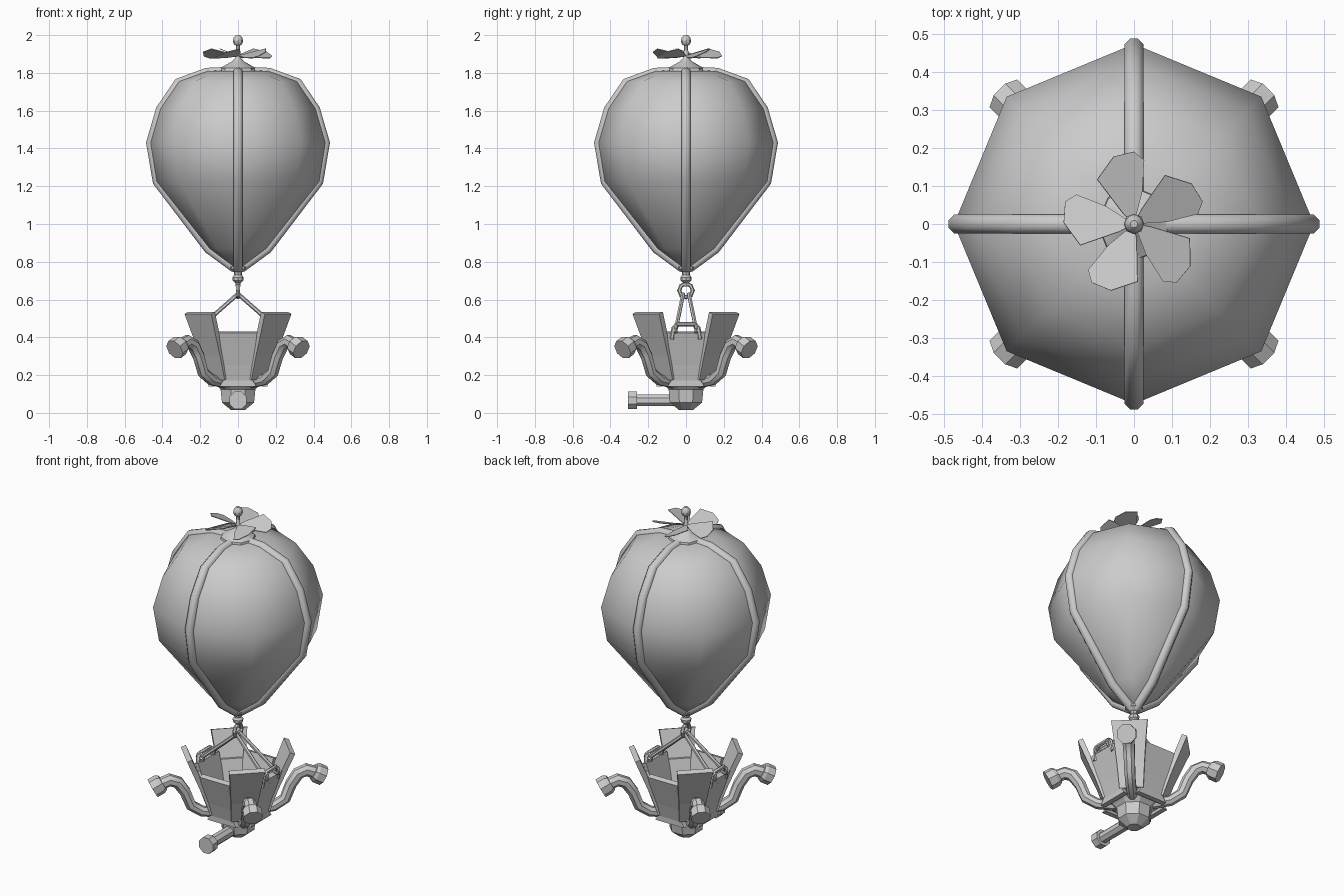
import bpy, bmesh
from math import sin, cos, pi, radians
from mathutils import Vector

if "Cube" in bpy.data.objects:
    bpy.data.objects.remove(bpy.data.objects["Cube"])


def make(name, bm, smooth=None, rot=0.0):
    bmesh.ops.remove_doubles(bm, verts=bm.verts, dist=1e-5)
    mesh = bpy.data.meshes.new(name)
    bm.to_mesh(mesh)
    bm.free()
    ob = bpy.data.objects.new(name, mesh)
    bpy.context.collection.objects.link(ob)
    ob.rotation_euler.z = rot
    if smooth:
        bpy.ops.object.select_all(action='DESELECT')
        ob.select_set(True)
        bpy.context.view_layer.objects.active = ob
        bpy.ops.object.shade_smooth_by_angle(angle=radians(smooth))
    return ob


def copies(ob, angles):
    """Repeat an object around the vertical axis."""
    for a in angles:
        c = ob.copy()
        c.rotation_euler.z = ob.rotation_euler.z + radians(a)
        bpy.context.collection.objects.link(c)


def skin(bm, rings, caps=True):
    n = len(rings[0])
    vs = [[bm.verts.new(p) for p in ring] for ring in rings]
    for a, b in zip(vs, vs[1:]):
        for i in range(n):
            j = (i + 1) % n
            bm.faces.new((a[i], a[j], b[j], b[i]))
    if caps:
        bm.faces.new(vs[0][::-1])
        bm.faces.new(vs[-1])
    bmesh.ops.recalc_face_normals(bm, faces=bm.faces)


def lathe(name, profile, n=8, smooth=None, phase=0.0):
    bm = bmesh.new()
    skin(bm, [[(r * cos(2 * pi * i / n + phase), r * sin(2 * pi * i / n + phase), z)
               for i in range(n)] for r, z in profile])
    return make(name, bm, smooth)


def tube(name, pts, radii, side, n=8, smooth=None, rot=0.0):
    """Sweep a polygon along a path; side is a vector across the path plane."""
    pts = [Vector(p) for p in pts]
    if not isinstance(radii, (list, tuple)):
        radii = [radii] * len(pts)
    rings = []
    for i, p in enumerate(pts):
        t = (pts[min(i + 1, len(pts) - 1)] - pts[max(i - 1, 0)]).normalized()
        u = Vector(side)
        u = (u - t * u.dot(t)).normalized()
        v = t.cross(u)
        rings.append([p + radii[i] * (u * cos(2 * pi * (k + .5) / n) + v * sin(2 * pi * (k + .5) / n))
                      for k in range(n)])
    bm = bmesh.new()
    skin(bm, rings)
    return make(name, bm, smooth, rot)


def panel(name, rows, rot=0.0):
    """Tapered armour plate with a recessed middle, facing -y; rows are r, z, half width."""
    bm = bmesh.new()
    vs = [(bm.verts.new((-w, -r, z)), bm.verts.new((w, -r, z))) for r, z, w in rows]
    faces = [bm.faces.new((a[0], a[1], b[1], b[0])) for a, b in zip(vs, vs[1:])]
    bmesh.ops.inset_region(bm, faces=faces, thickness=.018, depth=0, use_even_offset=True)
    bmesh.ops.inset_region(bm, faces=faces, thickness=.006, depth=-.01, use_even_offset=True)
    ob = make(name, bm, rot=rot)
    m = ob.modifiers.new("thickness", 'SOLIDIFY')
    m.thickness, m.offset = .03, -1
    return ob


def ring(name, centre, major, minor, rot):
    bpy.ops.mesh.primitive_torus_add(major_segments=8, minor_segments=6, major_radius=major,
                                     minor_radius=minor, location=centre, rotation=rot)
    bpy.context.object.name = name


# balloon envelope and its four ribs
lathe("envelope", [(.02, .765), (.16, .87), (.44, 1.225), (.473, 1.43), (.42, 1.61),
                   (.322, 1.755), (.17, 1.81), (.05, 1.815)], smooth=80)
rib = tube("envelope_rib", [(.015, 0, .765), (.155, 0, .867), (.428, 0, 1.225), (.462, 0, 1.43),
                            (.41, 0, 1.607), (.315, 0, 1.748), (.165, 0, 1.802), (.03, 0, 1.808)],
           .027, (0, 1, 0), smooth=50)
copies(rib, (90, 180, 270))

# top cap, propeller shaft and knob
lathe("top_cap", [(.1, 1.8), (.095, 1.825), (.03, 1.862), (.013, 1.88), (.011, 1.945), (.02, 1.95),
                  (.027, 1.965), (.024, 1.985), (.01, 2.0)], smooth=40)

# five pitched propeller blades
bm = bmesh.new()
bm.faces.new([bm.verts.new((x, y, 1.905 + .4 * (-x - .035))) for x, y in
              [(0, 0), (.022, .085), (.027, .168), (0, .19), (-.053, .177), (-.096, .117), (-.03, .03)]])
blade = make("propeller_blade", bm)
blade.modifiers.new("thickness", 'SOLIDIFY').thickness = .004
copies(blade, (72, 144, 216, 288))

# coupling under the balloon with hanging ring
lathe("bottom_coupling", [(.05, .775), (.048, .762), (.022, .745), (.02, .73), (.03, .718), (.028, .7),
                          (.014, .688), (.012, .67)], smooth=40)
ring("hanging_ring", (0, 0, .648), .036, .011, (0, pi / 2, 0))

# suspension rods, with a shackle and bracket on each side
for s in (-1, 1):
    for t in (-1, 1):
        tube("suspension_rod", [(0, t * .015, .63), (s * .205, t * .052, .45)], .011, (0, 1, 0), 6, 40)
        ring("rod_eye", (s * .215, t * .052, .447), .022, .009, (pi / 2, 0, 0))
    tube("side_bracket", [(s * .215, -.075, .39), (s * .22, -.065, .45), (s * .22, -.045, .47),
                          (s * .22, .045, .47), (s * .22, .065, .45), (s * .215, .075, .39)],
         .012, (1, 0, 0), 6, 40)

# open basket bowl, outer and inner wall
lathe("basket_bowl", [(.09, .12), (.17, .185), (.19, .26), (.232, .385), (.215, .385),
                      (.17, .26), (.13, .2)], phase=pi / 8)

# low plates on the axes, tall plates on the diagonals
low = panel("low_plate", [(.165, .14, .098), (.165, .17, .078), (.185, .25, .083), (.235, .42, .1)])
copies(low, (90, 180, 270))
tall = panel("tall_plate", [(.175, .17, .066), (.22, .3, .076), (.265, .41, .087), (.31, .52, .1)],
             radians(45))
copies(tall, (90, 180, 270))

# base cup
lathe("base_cup", [(.12, .165), (.12, .145), (.1, .125), (.092, .055), (.04, .015)],
      phase=pi / 8)

# curved side pipes with flanged ends on the diagonals
pipe = tube("side_pipe", [(0, -.10, .16), (0, -.2, .175), (0, -.262, .215), (0, -.295, .3),
                          (0, -.335, .36), (0, -.38, .378), (0, -.43, .358)],
            [.03, .03, .032, .033, .035, .036, .036], (1, 0, 0), smooth=40, rot=radians(45))
copies(pipe, (90, 180, 270))
flange = tube("pipe_flange", [(0, -.42, .366), (0, -.435, .357), (0, -.475, .335)],
              [.046, .056, .056], (1, 0, 0), rot=radians(45))
copies(flange, (90, 180, 270))

# front outlet tube and its flange
tube("front_outlet", [(0, -.06, .066), (0, -.275, .066)], .033, (1, 0, 0))
tube("front_outlet_flange", [(0, -.26, .066), (0, -.307, .066)], .05, (1, 0, 0))
